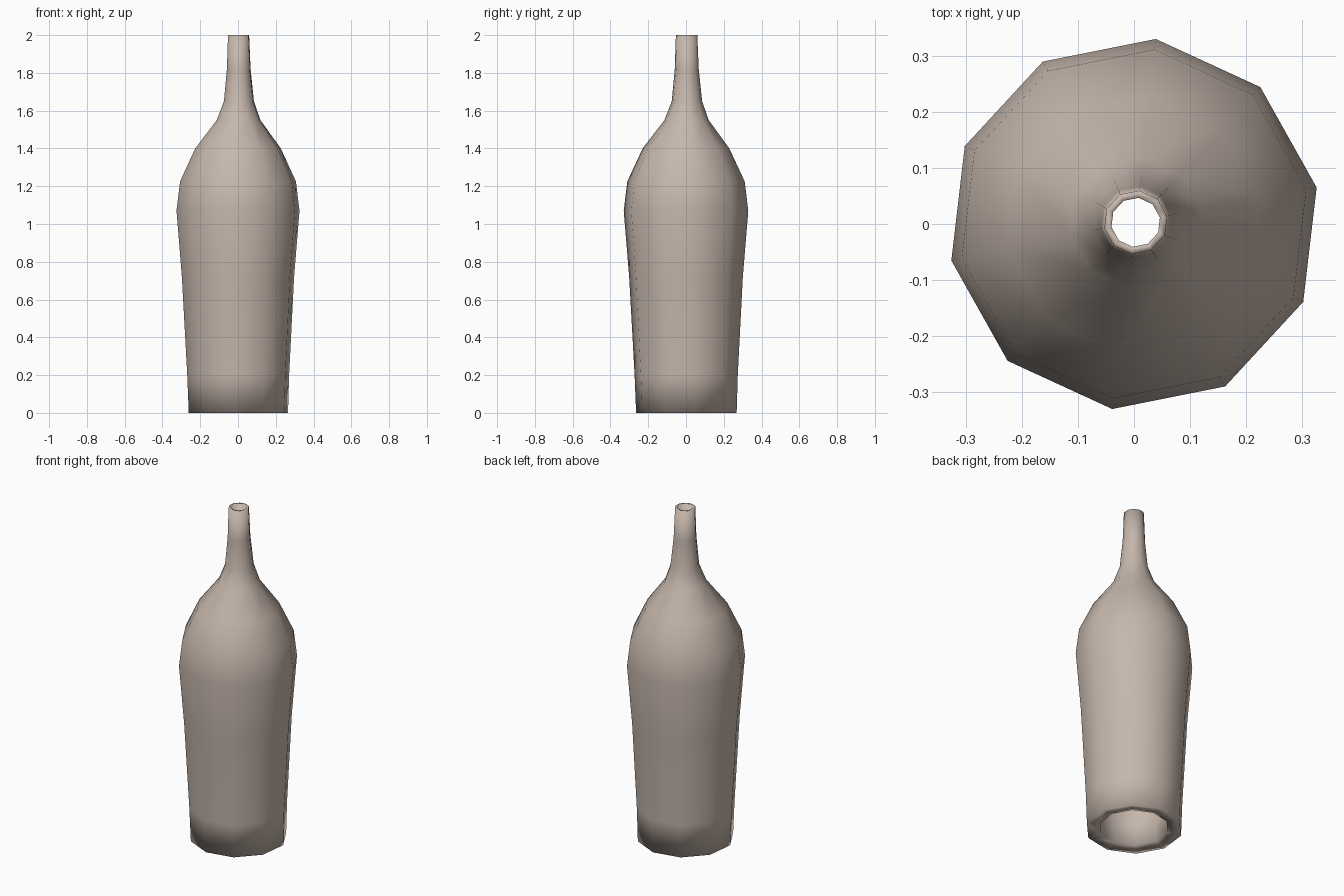
import bpy, bmesh, math

if "Cube" in bpy.data.objects:
    bpy.data.objects.remove(bpy.data.objects["Cube"])

SIDES = 10
TURN = math.radians(11.3)

# Outer profile: radius, height, small sideways drift of the neck
OUTER = [(0.268, 0.0, 0.002), (0.275, 0.2, 0.001), (0.303, 0.72, 0.0),
         (0.332, 1.07, 0.0), (0.313, 1.225, 0.0), (0.231, 1.4, 0.0),
         (0.118, 1.55, 0.003), (0.081, 1.65, 0.005), (0.064, 1.82, 0.004),
         (0.057, 2.0, 0.003)]
# Inner wall follows the outer one, from the lip back down to the open base
INNER = [(r * 0.74, z, d) for r, z, d in reversed(OUTER)]
INNER[0] = (0.044, 2.0, 0.003)
INNER[-1] = (0.192, 0.012, 0.002)

bm = bmesh.new()
rings = []
for r, z, d in OUTER + INNER:
    ring = []
    for i in range(SIDES):
        a = TURN + 2 * math.pi * i / SIDES
        ring.append(bm.verts.new((d + r * math.cos(a), d + r * math.sin(a), z)))
    rings.append(ring)

# Skin between neighbouring rings; the last pair closes the base rim
for k, low in enumerate(rings):
    high = rings[(k + 1) % len(rings)]
    for i in range(SIDES):
        j = (i + 1) % SIDES
        bm.faces.new((low[i], low[j], high[j], high[i])).smooth = True
bmesh.ops.recalc_face_normals(bm, faces=bm.faces)

mesh = bpy.data.meshes.new("bottle")
bm.to_mesh(mesh)
bm.free()
bottle = bpy.data.objects.new("bottle", mesh)
bpy.context.collection.objects.link(bottle)

# Warm clay colour
clay = bpy.data.materials.new("warm_clay")
clay.diffuse_color = (0.56, 0.47, 0.41, 1.0)
clay.use_nodes = True
clay.node_tree.nodes["Principled BSDF"].inputs["Base Color"].default_value = clay.diffuse_color
mesh.materials.append(clay)
